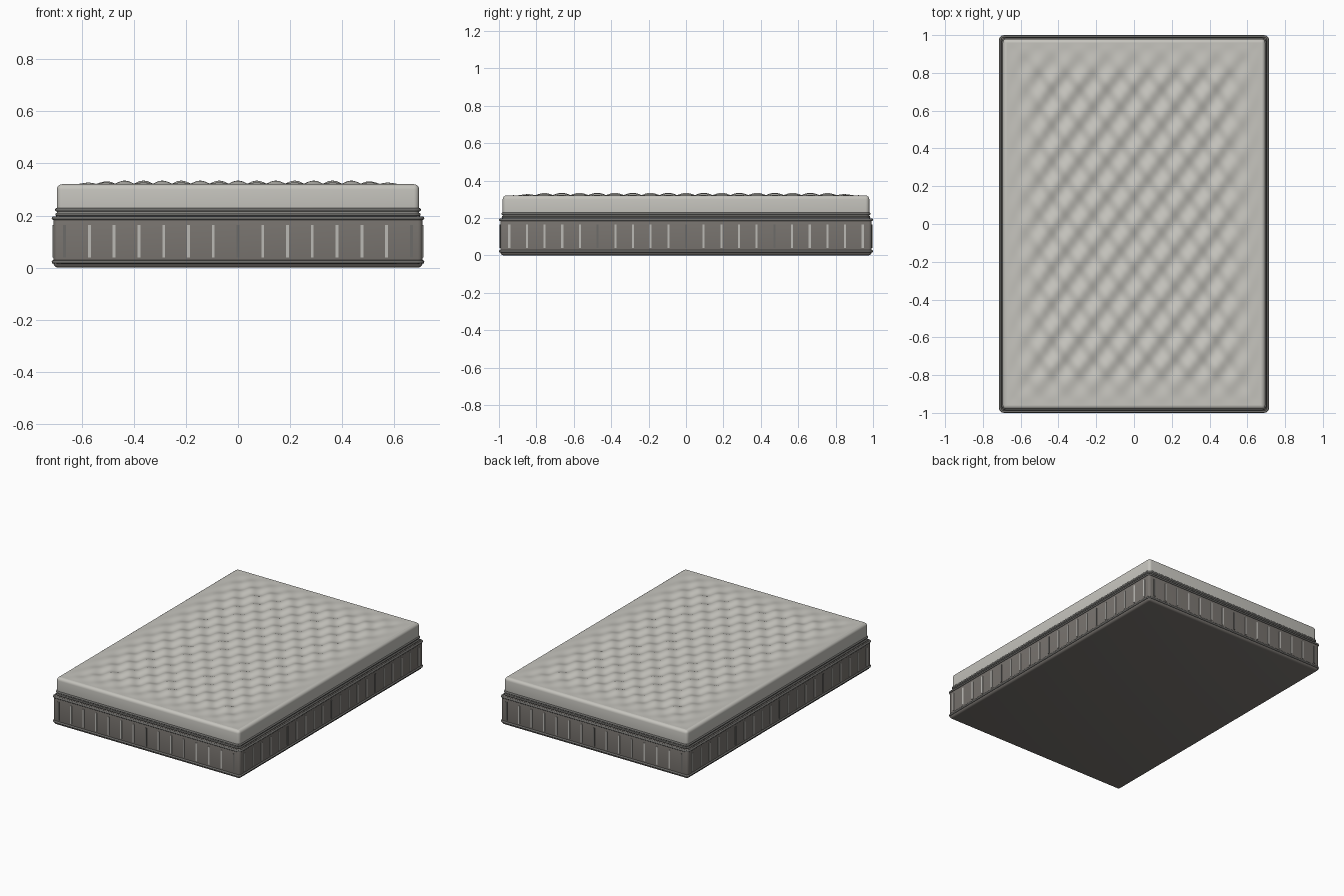
import bpy, bmesh, math

if "Cube" in bpy.data.objects:
    bpy.data.objects.remove(bpy.data.objects["Cube"], do_unlink=True)


def material(name, rgb):
    m = bpy.data.materials.new(name)
    m.use_nodes = True
    m.diffuse_color = (*rgb, 1)
    m.node_tree.nodes["Principled BSDF"].inputs["Base Color"].default_value = (*rgb, 1)
    return m


CREAM = material("cream fabric", (0.56, 0.55, 0.51))
TAUPE = material("taupe fabric", (0.19, 0.175, 0.16))
PIPING = material("grey piping", (0.15, 0.148, 0.14))
PALE = material("pale stitching", (0.5, 0.49, 0.46))


def finish(name, bm, mat, smooth=True):
    mesh = bpy.data.meshes.new(name)
    bm.to_mesh(mesh)
    bm.free()
    ob = bpy.data.objects.new(name, mesh)
    bpy.context.collection.objects.link(ob)
    mesh.materials.append(mat)
    if smooth:
        bpy.ops.object.select_all(action='DESELECT')
        ob.select_set(True)
        bpy.context.view_layer.objects.active = ob
        bpy.ops.object.shade_smooth_by_angle(angle=math.radians(40))
    return ob


def add_box(bm, centre, size):
    verts = bmesh.ops.create_cube(bm, size=1)["verts"]
    for v in verts:
        v.co = [c + p * s for c, p, s in zip(centre, v.co, size)]


def rounded_box(hx, hy, z0, z1, radius):
    bm = bmesh.new()
    add_box(bm, (0, 0, (z0 + z1) / 2), (2 * hx, 2 * hy, z1 - z0))
    bmesh.ops.bevel(bm, geom=bm.edges[:], offset=radius, segments=4,
                    profile=0.5, affect='EDGES')
    return bm


def piping(name, hx, hy, z, thick, corner, mat):
    # Round cord following a rounded rectangle
    curve = bpy.data.curves.new(name, 'CURVE')
    curve.dimensions = '3D'
    curve.bevel_depth = thick
    curve.bevel_resolution = 2
    points = []
    for i, (sx, sy) in enumerate(((1, 1), (-1, 1), (-1, -1), (1, -1))):
        for k in range(5):
            a = math.pi / 2 * (i + k / 4)
            points.append((sx * (hx - corner) + corner * math.cos(a),
                           sy * (hy - corner) + corner * math.sin(a), z, 1))
    spline = curve.splines.new('POLY')
    spline.points.add(len(points) - 1)
    for p, co in zip(spline.points, points):
        p.co = co
    spline.use_cyclic_u = True
    curve.materials.append(mat)
    ob = bpy.data.objects.new(name, curve)
    bpy.context.collection.objects.link(ob)


# Box base
BX, BY = 0.708, 0.993
finish("base", rounded_box(BX, BY, 0.0, 0.2, 0.018), TAUPE)
for label, z in (("lower", 0.022), ("upper", 0.19)):
    piping("base_" + label + "_piping", BX, BY, z, 0.007, 0.02, PIPING)

# Vertical ribs around the base; every few are dark
ribs = {"pale": bmesh.new(), "dark": bmesh.new()}
HEIGHT, MID, WIDTH, DEPTH = 0.125, 0.102, 0.011, 0.008
for side in (-1, 1):
    for i in range(-7, 8):
        add_box(ribs["dark" if i % 7 == 0 else "pale"],
                (i * 0.095, side * BY, MID), (WIDTH, DEPTH, HEIGHT))
    for i in range(-10, 11):
        add_box(ribs["dark" if i % 5 == 0 and abs(i) < 10 else "pale"],
                (side * BX, i * 0.0945, MID), (DEPTH, WIDTH, HEIGHT))
finish("pale_ribs", ribs["pale"], PALE, False)
finish("dark_ribs", ribs["dark"], PIPING, False)

# Mattress: rounded box whose flat top is replaced by quilting
MX, MY, TOP, R = 0.695, 0.98, 0.32, 0.02
bm = rounded_box(MX, MY, 0.195, TOP, R)
top = max(bm.faces, key=lambda f: f.calc_center_median().z)
bmesh.ops.delete(bm, geom=[top], context='FACES_ONLY')
grid = bmesh.ops.create_grid(bm, x_segments=130, y_segments=150, size=1)["verts"]
for v in grid:
    x, y = v.co.x * (MX - R), v.co.y * (MY - R)
    edge = min(MX - abs(x), MY - abs(y))
    fade = min(1, max(0, (edge - 0.03) / 0.2))
    wave = math.cos(math.tau * x / 0.145) * math.cos(math.tau * y / 0.19)
    v.co = (x, y, TOP + fade * (0.002 + 0.012 * wave))
finish("mattress", bm, CREAM)
piping("mattress_piping", MX, MY, 0.222, 0.007, 0.02, PIPING)
piping("mattress_lower_piping", MX, MY, 0.204, 0.006, 0.02, PIPING)
